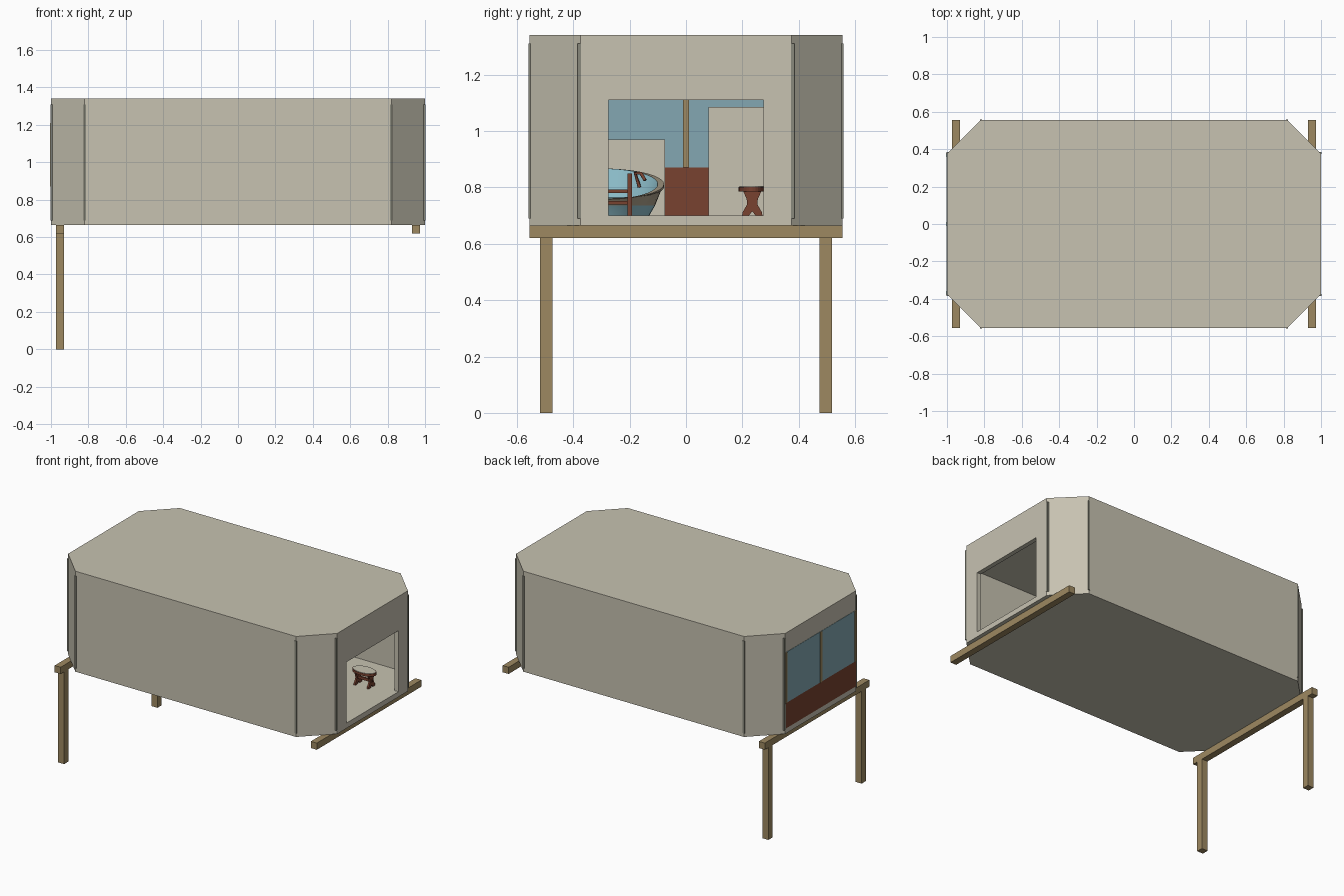
import bpy, bmesh, math
from mathutils import Vector

if "Cube" in bpy.data.objects:
    bpy.data.objects.remove(bpy.data.objects["Cube"])


def material(name, rgb):
    m = bpy.data.materials.new(name)
    m.diffuse_color = (*rgb, 1)
    m.use_nodes = True
    m.node_tree.nodes["Principled BSDF"].inputs["Base Color"].default_value = m.diffuse_color
    return m


CREAM = material("cream panel", (0.57, 0.54, 0.44))
SEAL = material("grey seal", (0.25, 0.25, 0.20))
TIMBER = material("light timber", (0.34, 0.25, 0.12))
BROWN = material("dark brown wood", (0.19, 0.055, 0.03))
GLASS = material("blue glass", (0.23, 0.39, 0.45))
WATER = material("pale blue lining", (0.27, 0.52, 0.60))
TAN = material("tan tub side", (0.42, 0.36, 0.26))


def finish(name, bm, *mats):
    bmesh.ops.recalc_face_normals(bm, faces=bm.faces)
    me = bpy.data.meshes.new(name)
    bm.to_mesh(me)
    bm.free()
    ob = bpy.data.objects.new(name, me)
    bpy.context.collection.objects.link(ob)
    for m in mats:
        me.materials.append(m)
    return ob


def box(name, x, y, z, mat):
    """Box from three (low, high) ranges."""
    bm = bmesh.new()
    bmesh.ops.create_cube(bm, size=1)
    for v in bm.verts:
        v.co = [r[0] if c < 0 else r[1] for r, c in zip((x, y, z), v.co)]
    return finish(name, bm, mat)


def prism(name, points, direction, mat):
    """Extrude a flat outline along a direction."""
    bm = bmesh.new()
    f = bm.faces.new([bm.verts.new(p) for p in points])
    r = bmesh.ops.extrude_face_region(bm, geom=[f])
    bmesh.ops.translate(bm, vec=direction,
                        verts=[g for g in r["geom"] if isinstance(g, bmesh.types.BMVert)])
    return finish(name, bm, mat)


def octagon(x, y, cx, cy, z):
    return [(cx, -y, z), (x, -cy, z), (x, cy, z), (cx, y, z),
            (-cx, y, z), (-x, cy, z), (-x, -cy, z), (-cx, -y, z)]


def rod(name, points, radius, mat):
    cu = bpy.data.curves.new(name, "CURVE")
    cu.dimensions = "3D"
    cu.bevel_depth = radius
    cu.bevel_resolution = 2
    cu.use_fill_caps = True
    sp = cu.splines.new("POLY")
    sp.points.add(len(points) - 1)
    for p, co in zip(sp.points, points):
        p.co = (*co, 1)
    ob = bpy.data.objects.new(name, cu)
    cu.materials.append(mat)
    bpy.context.collection.objects.link(ob)
    return ob


# Hollow cabin shell with a doorway and a window opening
shell = prism("cabin_shell", octagon(1, 0.555, 0.82, 0.375, 0.665), (0, 0, 0.675), CREAM)
cutters = [
    prism("room_cutter", octagon(0.97, 0.53, 0.808, 0.365, 0.70), (0, 0, 0.61), CREAM),
    box("doorway_cutter", (0.9, 1.1), (-0.275, 0.275), (0.70, 1.11), CREAM),
    box("window_cutter", (-1.1, -0.9), (-0.36, 0.36), (0.70, 1.21), CREAM),
]
for c in cutters:
    mod = shell.modifiers.new(c.name, "BOOLEAN")
    mod.operation = "DIFFERENCE"
    mod.solver = "EXACT"
    mod.object = c
    c.hide_render = True
    c.hide_viewport = True

# Thin seals along the eight vertical corners
for sx in (-1, 1):
    for sy in (-1, 1):
        for x, y in ((0.818, 0.552), (0.997, 0.379)):
            box("corner_seal", (sx * x - 0.006, sx * x + 0.006),
                (sy * y - 0.006, sy * y + 0.006), (0.69, 1.31), SEAL)

# End window wall
box("window_glass", (-1.002, -0.99), (-0.373, 0.373), (0.87, 1.21), GLASS)
box("window_lower_panel", (-1.002, -0.99), (-0.373, 0.373), (0.70, 0.87), BROWN)
for y in (-0.368, 0, 0.368):
    box("window_mullion", (-1.006, -0.98), (y - 0.01, y + 0.01), (0.87, 1.21), TIMBER)

# Support beams and legs
for x in (-0.952, 0.952):
    box("support_beam", (x - 0.022, x + 0.022), (-0.555, 0.555), (0.62, 0.665), TIMBER)
for y in (-0.495, 0.495):
    box("support_leg", (-0.974, -0.93), (y - 0.022, y + 0.022), (0, 0.62), TIMBER)

# Interior dividers
box("low_divider", (-0.22, -0.18), (-0.53, -0.075), (0.70, 0.97), CREAM)
box("tall_divider", (-0.22, -0.18), (0.08, 0.53), (0.70, 1.085), CREAM)

# Round tub: a lathed profile whose rim rises towards the far side
tx, ty, n = 0.12, -0.30, 40
profile = [(0, 0.70), (0.17, 0.70), (0.19, 0.735), (0.212, 0.79), (0.222, 0.80),
           (0.222, 0.812), (0.20, 0.812), (0.18, 0.765), (0, 0.765)]
bm = bmesh.new()
rings = []
for r, z in profile:
    ring = []
    for i in range(n):
        a = 2 * math.pi * i / n
        lift = -0.055 * math.cos(a) * max(0, (z - 0.765) / 0.047)
        ring.append(bm.verts.new((tx + r * math.cos(a), ty + r * math.sin(a), z + lift)))
        if r == 0:
            break
    rings.append(ring)
for k, (a, b) in enumerate(zip(rings, rings[1:])):
    slot = 0 if k in (0, 1) or k > 5 else 1
    for i in range(n):
        j = (i + 1) % n
        quad = [a[i % len(a)], a[j % len(a)], b[j % len(b)], b[i % len(b)]]
        f = bm.faces.new(list(dict.fromkeys(quad)))
        f.material_index = slot
        f.smooth = True
tub = finish("bath_tub", bm, WATER, TAN)
bpy.context.view_layer.objects.active = tub
tub.select_set(True)
bpy.ops.object.shade_smooth_by_angle(angle=math.radians(35))

# Spout on the tub rim
rod("tub_spout", [(0.0, -0.165, 0.80), (0.0, -0.18, 0.85), (0.02, -0.16, 0.85),
                  (0.03, -0.145, 0.825)], 0.006, BROWN)

# Steps in front of the tub
for y in (-0.40, -0.20):
    box("step_post", (0.37, 0.39), (y - 0.008, y + 0.008), (0.70, 0.85), BROWN)
for z in (0.74, 0.78):
    box("step_tread", (0.36, 0.42), (-0.392, -0.208), (z, z + 0.012), BROWN)

# Stool with an oval seat and two hourglass trestles
sx, sy = 0.775, 0.235
for name, z, h, s, mat in (("stool_seat", 0.785, 0.016, 1, BROWN),
                           ("stool_seat_top", 0.801, 0.003, 0.95, CREAM)):
    prism(name, [(sx + 0.083 * s * math.cos(a), sy + 0.048 * s * math.sin(a), z)
                 for a in (2 * math.pi * i / 28 for i in range(28))], (0, 0, h), mat)
half = [(0.012, 0.70), (0.036, 0.70), (0.034, 0.712), (0.018, 0.74),
        (0.02, 0.76), (0.032, 0.785)]
outline = [(y, z) for y, z in half] + [(-y, z) for y, z in reversed(half)]
outline.insert(0, (0, 0.715))
for x in (sx - 0.055, sx + 0.043):
    prism("stool_trestle", [(x, sy + y, z) for y, z in outline], (0.012, 0, 0), BROWN)
box("stool_stretcher", (sx - 0.06, sx + 0.06), (sy - 0.006, sy + 0.006), (0.735, 0.752), BROWN)
